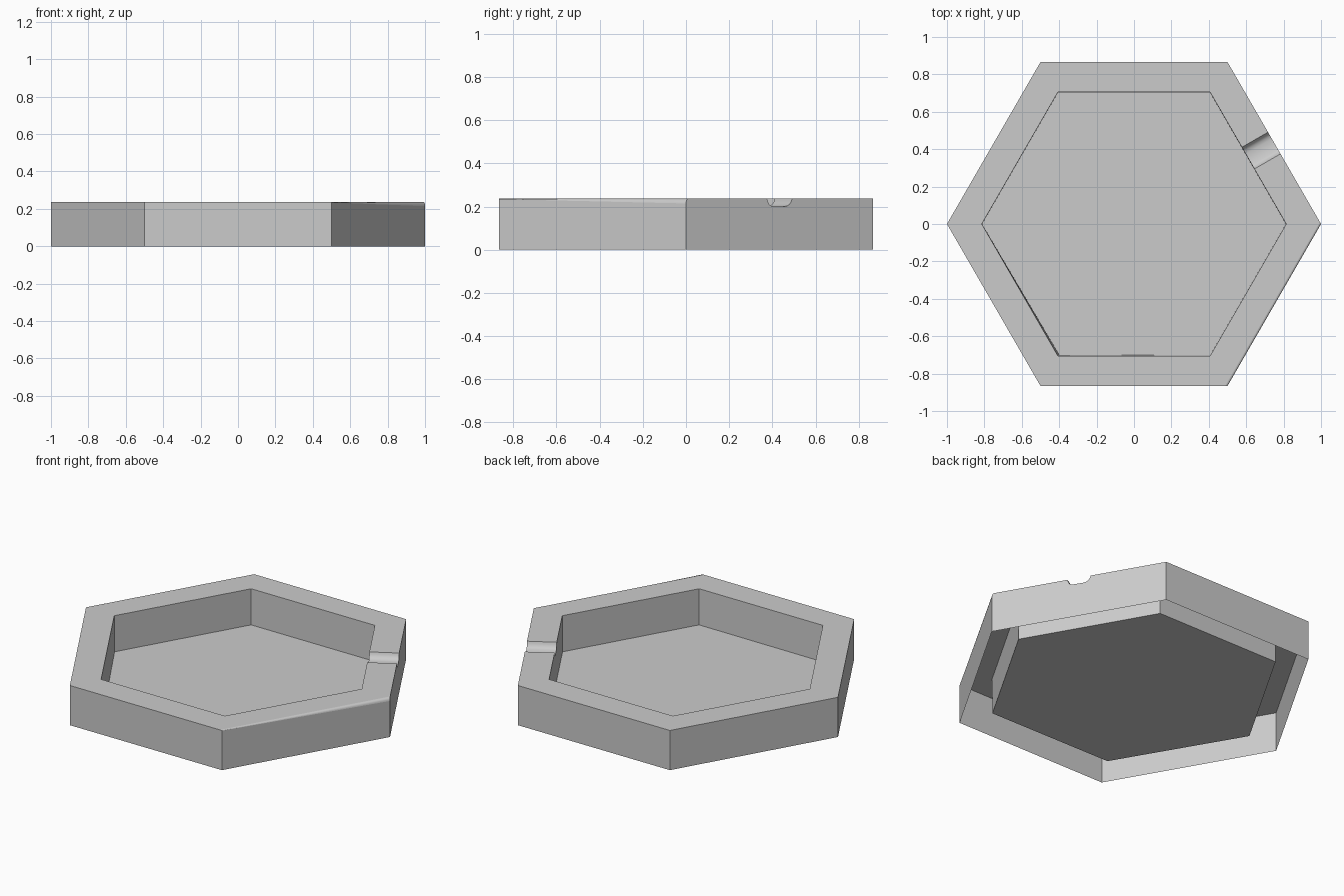
import bpy, bmesh
from math import sin, cos, radians
from mathutils import Vector

if "Cube" in bpy.data.objects:
    bpy.data.objects.remove(bpy.data.objects["Cube"])

H, FLOOR, R_IN = 0.236, 0.022, 0.814
UP = Vector((0, 0, 1))
bm = bmesh.new()


def corner(k, r, z):
    a = radians(60 * k)
    return Vector((r * cos(a), r * sin(a), z))


def ring(r, z):
    return [bm.verts.new(corner(k, r, z)) for k in range(6)]


def strip(a, b, smooth=False):
    # quads joining two equally long rows of vertices
    for i in range(len(a) - 1):
        f = bm.faces.new((a[i], a[i + 1], b[i + 1], b[i]))
        f.smooth = smooth


outer_low, outer_top = ring(1, 0), ring(1, H)
inner_top, inner_low = ring(R_IN, H), ring(R_IN - 0.002, FLOOR)
inner_low[4].co += Vector((0.006, 0.004, 0))

# worn outer edge on the front right side, deepest at the right corner
outer_top[0].co.z, outer_top[5].co.z = 0.214, 0.234
side_dir = (corner(1, 1, 0) - corner(0, 1, 0)).normalized()
rim_a = corner(0, 1, H) + side_dir * 0.012
rim_b = corner(5, 1, H) + Vector((-0.013, 0, 0))
STEPS = 4
wear = []
for i in range(STEPS + 1):
    t = radians(90) * i / STEPS
    row = []
    for out, rim in ((outer_top[0], rim_a), (outer_top[5], rim_b)):
        if i == 0:
            row.append(out)
        else:
            p = out.co.lerp(rim, 1 - cos(t))
            p.z = out.co.z + (H - out.co.z) * sin(t)
            row.append(bm.verts.new(p))
    wear.append(row)
for a, b in zip(wear, wear[1:]):
    strip(a, b, True)
wear_0 = [r[0] for r in wear]
wear_5 = [r[1] for r in wear]

# rounded pouring notch profile: along the wall, depth
profile = [(-0.067, 0), (-0.063, -0.012), (-0.055, -0.026), (-0.042, -0.035),
           (0.026, -0.036), (0.042, -0.033), (0.054, -0.025),
           (0.063, -0.013), (0.067, 0)]


def notch_row(r):
    mid = (corner(0, r, H) + corner(1, r, H)) / 2
    return [bm.verts.new(mid + side_dir * s + UP * d) for s, d in profile]


notch_out, notch_in = notch_row(1), notch_row(R_IN)
strip(notch_out, notch_in, True)

# outer walls, open underneath
for k in range(6):
    n = (k + 1) % 6
    top = [outer_top[k], outer_top[n]]
    if k == 0:
        top = wear_0 + notch_out + [outer_top[1]]
    elif k == 4:
        top = [outer_top[4]] + wear_5[::-1]
    bm.faces.new([outer_low[k], outer_low[n]] + top[::-1])

# inner walls
for k in range(6):
    n = (k + 1) % 6
    mid = notch_in if k == 0 else []
    bm.faces.new([inner_low[n], inner_low[k], inner_top[k]] + mid + [inner_top[n]])

# flat rim
for k in range(1, 4):
    strip([outer_top[k], outer_top[k + 1]], [inner_top[k], inner_top[k + 1]])
strip([outer_top[4], wear_5[-1], wear_0[-1], notch_out[0]],
      [inner_top[4], inner_top[5], inner_top[0], notch_in[0]])
strip([notch_out[-1], outer_top[1]], [notch_in[-1], inner_top[1]])

# floor
bm.faces.new(inner_low)

bmesh.ops.recalc_face_normals(bm, faces=bm.faces)
for e in bm.edges:
    fs = e.link_faces
    e.smooth = len(fs) == 2 and all(f.smooth for f in fs)

mesh = bpy.data.meshes.new("hexagonal_tray")
bm.to_mesh(mesh)
bm.free()
tray = bpy.data.objects.new("hexagonal_tray", mesh)
bpy.context.collection.objects.link(tray)
